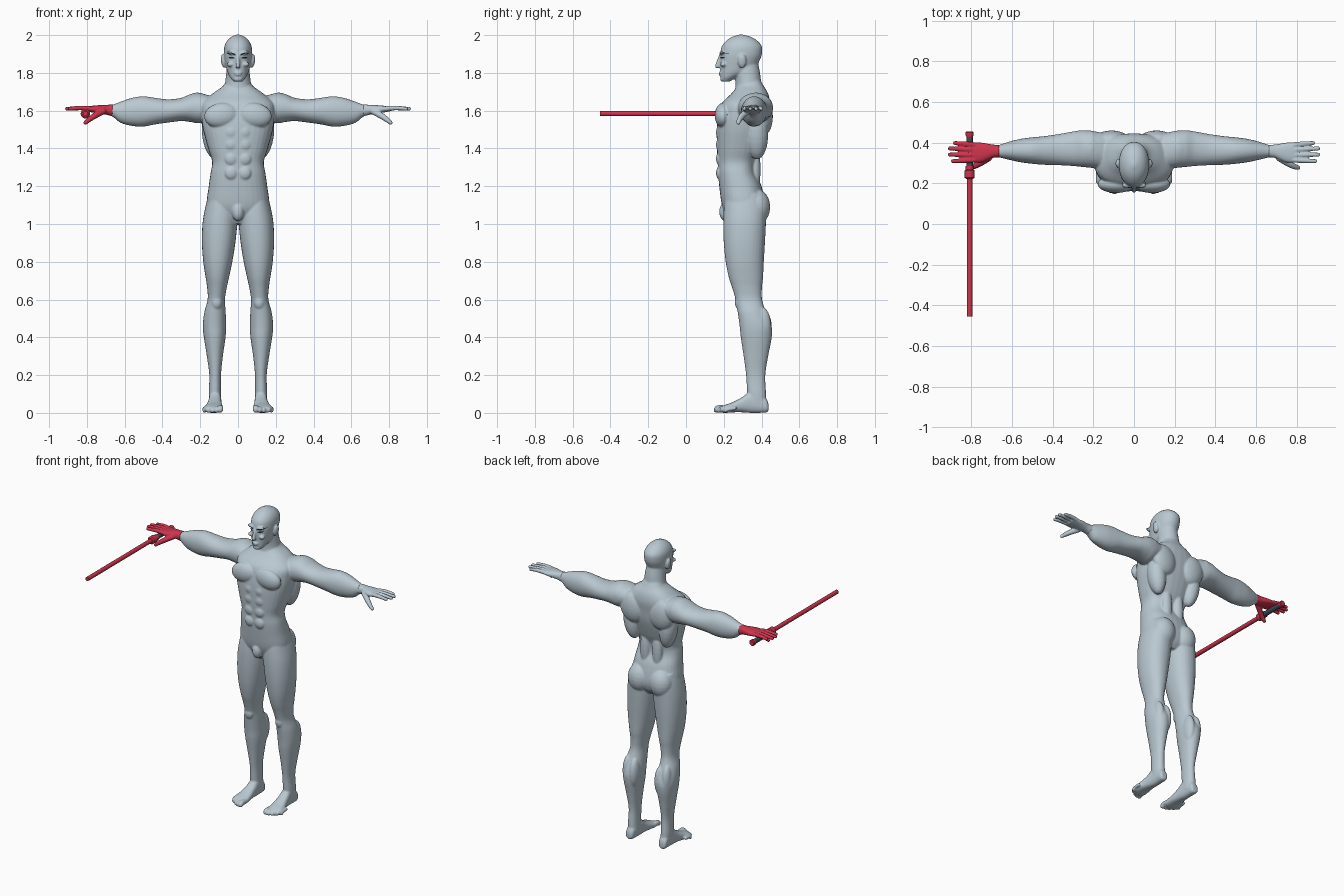
import bpy, bmesh, math
from mathutils import Vector, Matrix
from mathutils.bvhtree import BVHTree

if "Cube" in bpy.data.objects:
    bpy.data.objects.remove(bpy.data.objects["Cube"])


def material(name, rgb):
    m = bpy.data.materials.new(name)
    m.diffuse_color = (*rgb, 1)
    m.use_nodes = True
    m.node_tree.nodes["Principled BSDF"].inputs["Base Color"].default_value = m.diffuse_color
    return m


SKIN = material("pale_blue_grey", (0.49, 0.58, 0.64))
RED = material("crimson", (0.62, 0.035, 0.075))
DARK = material("dark_slate", (0.05, 0.07, 0.085))
INK = material("near_black", (0.012, 0.016, 0.025))


def spline(rings, sub=5):
    """Smoothly interpolate tuples of numbers."""
    out = []
    for i in range(len(rings) - 1):
        p0, p1 = rings[max(i - 1, 0)], rings[i]
        p2, p3 = rings[i + 1], rings[min(i + 2, len(rings) - 1)]
        for k in range(sub):
            t = k / sub
            out.append([0.5 * (2 * b + (c - a) * t + (2 * a - 5 * b + 4 * c - d) * t * t
                               + (3 * b - a - 3 * c + d) * t ** 3)
                        for a, b, c, d in zip(p0, p1, p2, p3)])
    out.append(list(rings[-1]))
    return out


def loft(bm, axis, rings, side=1, power=2.3, n=32):
    """Rings are (position on axis, low and high of first side, low and high of second side)."""
    loops = []
    for t, a0, a1, b0, b1 in spline(rings):
        loop = []
        for k in range(n):
            c, s = math.cos(2 * math.pi * k / n), math.sin(2 * math.pi * k / n)
            a = (a0 + a1) / 2 + (a1 - a0) / 2 * math.copysign(abs(c) ** (2 / power), c)
            b = (b0 + b1) / 2 + (b1 - b0) / 2 * math.copysign(abs(s) ** (2 / power), s)
            p = {'x': (t, a, b), 'y': (a, t, b), 'z': (a, b, t)}[axis]
            loop.append(bm.verts.new((p[0] * side, p[1], p[2])))
        loops.append(loop)
    faces = [bm.faces.new(loops[0]), bm.faces.new(loops[-1])]
    for l0, l1 in zip(loops, loops[1:]):
        for k in range(n):
            j = (k + 1) % n
            faces.append(bm.faces.new((l0[k], l0[j], l1[j], l1[k])))
    bmesh.ops.recalc_face_normals(bm, faces=faces)


def blob(bm, pos, size, side=1, tilt=0):
    """Ellipsoid, tilted in the front plane."""
    m = (Matrix.Translation((pos[0] * side, pos[1], pos[2]))
         @ Matrix.Rotation(math.radians(tilt * side), 4, 'Y') @ Matrix.Diagonal((*size, 1)))
    bmesh.ops.create_icosphere(bm, subdivisions=3, radius=1, matrix=m)


def tube(bm, points, side=1):
    """Rounded chain through (x, y, z, radius)."""
    for x, y, z, r in spline(points, 7):
        bmesh.ops.create_icosphere(bm, subdivisions=2, radius=r,
                                   matrix=Matrix.Translation((x * side, y, z)))


def finish(bm, name, mat):
    me = bpy.data.meshes.new(name)
    bm.to_mesh(me)
    bm.free()
    me.materials.append(mat)
    ob = bpy.data.objects.new(name, me)
    bpy.context.collection.objects.link(ob)
    return ob


def sculpt(bm, name, mat, voxel, rounds):
    """Fuse the overlapping parts into one smooth skin."""
    ob = finish(bm, name, mat)
    rm = ob.modifiers.new("fuse", 'REMESH')
    rm.mode, rm.voxel_size = 'VOXEL', voxel
    sm = ob.modifiers.new("soften", 'SMOOTH')
    sm.factor, sm.iterations = 0.5, rounds
    dg = bpy.context.evaluated_depsgraph_get()
    me = bpy.data.meshes.new_from_object(ob.evaluated_get(dg))
    ob.modifiers.clear()
    ob.data = me
    me.materials.clear()
    me.materials.append(mat)
    me.polygons.foreach_set("material_index", [0] * len(me.polygons))
    me.polygons.foreach_set("use_smooth", [True] * len(me.polygons))
    return ob


# torso: height, half width, front, back
bm = bmesh.new()
torso = [(1.00, .05, .24, .38), (1.04, .13, .215, .41), (1.10, .165, .19, .42),
         (1.20, .155, .176, .40), (1.27, .145, .17, .37), (1.33, .137, .168, .372),
         (1.40, .158, .164, .40), (1.50, .185, .163, .43), (1.58, .195, .172, .44),
         (1.64, .19, .19, .445), (1.69, .135, .24, .435), (1.73, .08, .27, .412),
         (1.76, .06, .28, .395)]
loft(bm, 'z', [(z, -w, w, f, b) for z, w, f, b in torso], power=2.4)
# neck and head
neck = [(1.64, .09, .25, .42), (1.74, .07, .262, .40), (1.80, .062, .255, .392), (1.86, .055, .25, .38)]
loft(bm, 'z', [(z, -w, w, f, b) for z, w, f, b in neck], power=2)
head = [(1.754, .024, .192, .23), (1.775, .041, .184, .27), (1.80, .054, .182, .33),
        (1.83, .063, .181, .37), (1.87, .071, .180, .392), (1.90, .0745, .181, .402),
        (1.94, .072, .189, .402), (1.97, .058, .213, .378), (1.99, .036, .243, .345),
        (2.003, .008, .28, .30)]
loft(bm, 'z', [(z, -w, w, f, b) for z, w, f, b in head], power=2.1)
tube(bm, [(0, .184, 1.895, .008), (0, .173, 1.865, .010), (0, .166, 1.836, .013)])
blob(bm, (0, .183, 1.800), (.021, .010, .006))
blob(bm, (0, .184, 1.789), (.018, .010, .006))
blob(bm, (0, .195, 1.768), (.024, .015, .015))
blob(bm, (0, .208, 1.065), (.032, .032, .05))

leg = [(.04, .088, .152, .34, .425), (.10, .09, .155, .325, .424), (.20, .09, .152, .318, .42),
       (.30, .08, .165, .305, .435), (.40, .066, .181, .29, .454), (.46, .063, .186, .284, .453),
       (.53, .065, .179, .274, .425), (.60, .069, .161, .262, .403), (.66, .06, .163, .245, .402),
       (.72, .047, .172, .226, .408), (.80, .03, .184, .21, .412), (.90, .014, .191, .20, .418),
       (1.0, .004, .188, .197, .423), (1.08, .006, .175, .20, .425), (1.16, .03, .155, .21, .405)]
foot = [(.437, .105, .14, .012, .045), (.425, .095, .15, .002, .075), (.38, .09, .152, 0, .115),
        (.34, .088, .154, 0, .115), (.30, .086, .16, .003, .085), (.25, .081, .172, .003, .058),
        (.21, .079, .182, 0, .044), (.18, .085, .172, .002, .032)]
arm = [(.12, .27, .44, 1.57, 1.67), (.20, .275, .457, 1.535, 1.693), (.25, .28, .461, 1.54, 1.688),
       (.30, .285, .455, 1.545, 1.668), (.37, .289, .442, 1.537, 1.660), (.44, .291, .432, 1.527, 1.668),
       (.50, .296, .426, 1.516, 1.676), (.56, .304, .418, 1.519, 1.668), (.62, .317, .403, 1.535, 1.648),
       (.655, .326, .391, 1.562, 1.635), (.672, .329, .388, 1.572, 1.631)]
for s in (1, -1):
    loft(bm, 'z', leg, s, 2.15)
    loft(bm, 'y', foot, s, 2.4)
    loft(bm, 'x', arm, s, 2.1)
    # toes
    for i in range(5):
        r = (.017, .013, .012, .012, .011)[i]
        x, tip = .094 + .021 * i, .145 + .002 * i + .0028 * i * i
        tube(bm, [(x, tip + .06, .024, r), (x, tip + r + .01, r + .008, r), (x, tip + r, r, r)], s)
    # ears and brow ridge
    blob(bm, (.077, .297, 1.862), (.013, .023, .037), s, 8)
    blob(bm, (.032, .190, 1.905), (.030, .013, .010), s, -8)
    blob(bm, (.040, .197, 1.845), (.020, .016, .013), s)
    # chest, back and shoulder muscles
    blob(bm, (.088, .196, 1.575), (.092, .044, .066), s, 8)
    blob(bm, (.11, .415, 1.57), (.085, .045, .10), s, 15)
    blob(bm, (.135, .375, 1.47), (.055, .06, .13), s, 8)
    blob(bm, (.215, .37, 1.622), (.075, .09, .074), s)
    blob(bm, (.045, .365, 1.29), (.035, .03, .13), s)
    # stomach muscles
    for z in (1.27, 1.345, 1.42, 1.485):
        blob(bm, (.036, .178, z), (.034, .019, .036), s)
    # buttocks, calves and knees
    blob(bm, (.08, .373, 1.09), (.078, .073, .095), s)
    blob(bm, (.095, .405, .45), (.032, .05, .10), s)
    blob(bm, (.145, .405, .46), (.032, .045, .10), s)
    blob(bm, (.113, .285, .585), (.03, .027, .04), s)
body = sculpt(bm, "body", SKIN, .005, 5)

# hands: palm, four fingers and a thumb
palm = [(.664, .327, .390, 1.569, 1.634), (.69, .326, .390, 1.577, 1.631), (.72, .314, .395, 1.582, 1.630),
        (.75, .303, .400, 1.587, 1.628), (.78, .302, .401, 1.592, 1.625), (.81, .308, .398, 1.598, 1.621)]
for s, name, mat in ((1, "bare_hand", SKIN), (-1, "gloved_hand", RED)):
    bm = bmesh.new()
    loft(bm, 'x', palm, s, 2.3)
    for y0, y1, tip in ((.389, .398, .880), (.364, .371, .905), (.339, .341, .906), (.315, .309, .890)):
        tube(bm, [(.785, y0, 1.611, .0135), (.83, (y0 + y1) / 2, 1.614, .013), (tip, y1, 1.610, .0105)], s)
    tube(bm, [(.715, .325, 1.597, .018), (.755, .300, 1.575, .017),
              (.785, .284, 1.555, .0145), (.808, .277, 1.536, .011)], s)
    sculpt(bm, name, mat, .004, 3)

# brows and eyes: thin plates laid on the face
tree = BVHTree.FromPolygons([v.co for v in body.data.vertices],
                            [p.vertices[:] for p in body.data.polygons])


def face_plate(name, side, x0, x1, centre, half):
    bm = bmesh.new()
    rows = []
    for i in range(13):
        u = i / 12
        row = []
        for v in (-1, 0, 1):
            x, z = side * (x0 + (x1 - x0) * u), centre(u) + v * half(u)
            hit = tree.ray_cast(Vector((x, -.2, z)), Vector((0, 1, 0)))[0]
            row.append(bm.verts.new((x, (hit.y if hit else .2) - .002, z)))
        rows.append(row)
    for r0, r1 in zip(rows, rows[1:]):
        for k in range(2):
            q = (r0[k], r1[k], r1[k + 1], r0[k + 1])
            bm.faces.new(q if side > 0 else q[::-1])
    finish(bm, name, INK)


for s, label in ((1, "left"), (-1, "right")):
    face_plate(label + "_brow", s, .012, .062, lambda u: 1.894 + .012 * math.sin(u * 2.3),
               lambda u: .0045 - .0028 * u)
    face_plate(label + "_eye", s, .017, .050, lambda u: 1.879 + .002 * u,
               lambda u: .0008 + .0042 * math.sin(math.pi * u))


# sword: turned pieces along y
def rod(name, mat, profile):
    bm = bmesh.new()
    n, loops = 24, []
    for y, r in profile:
        loops.append([bm.verts.new((-.808 + r * math.cos(2 * math.pi * k / n), y,
                                    1.584 + r * math.sin(2 * math.pi * k / n))) for k in range(n)])
    bm.faces.new(loops[0])
    bm.faces.new(loops[-1])
    for a, b in zip(loops, loops[1:]):
        for k in range(n):
            bm.faces.new((a[k], a[(k + 1) % n], b[(k + 1) % n], b[k]))
    bmesh.ops.recalc_face_normals(bm, faces=bm.faces)
    ob = finish(bm, name, mat)
    bpy.context.view_layer.objects.active = ob
    ob.select_set(True)
    bpy.ops.object.shade_smooth_by_angle(angle=math.radians(35))
    ob.select_set(False)


rod("blade", RED, [(-.455, .0135), (.24, .0135)])
rod("guard", RED, [(.222, .017), (.228, .025), (.262, .025), (.268, .02), (.285, .02)])
rod("grip", DARK, [(.28, .016), (.44, .016)])
rod("pommel", RED, [(.425, .015), (.437, .02), (.45, .02), (.455, .016)])
